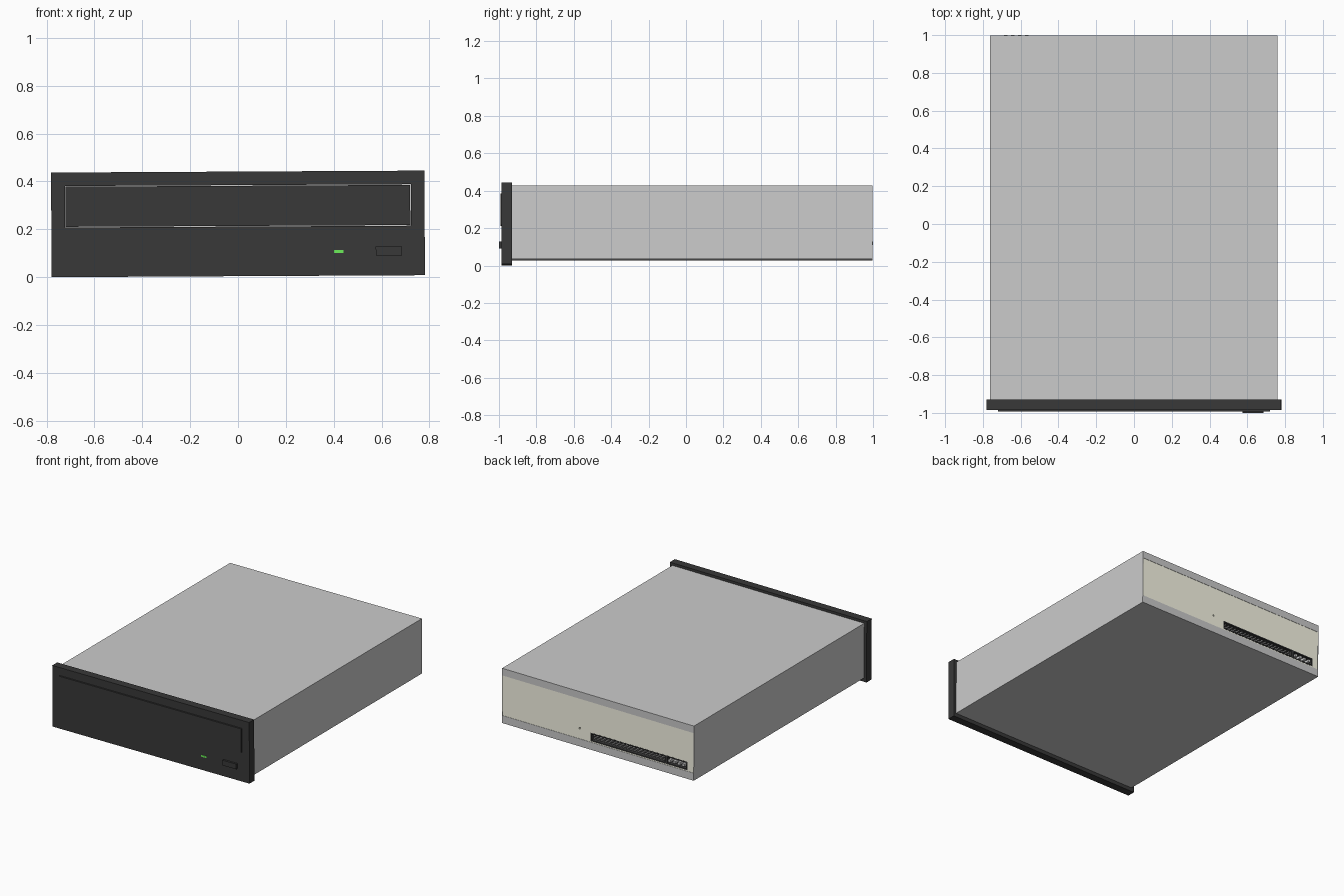
import bpy, bmesh, math
from mathutils import Matrix, Vector

if "Cube" in bpy.data.objects:
    bpy.data.objects.remove(bpy.data.objects["Cube"])

# The whole drive leans very slightly: its right end sits a touch higher
MID = Vector((0, 0, 0.2225))
TILT = Matrix.Translation(MID) @ Matrix.Rotation(math.radians(-0.3), 4, 'Y') @ Matrix.Translation(-MID)


def material(name, rgb):
    m = bpy.data.materials.new(name)
    m.diffuse_color = (*rgb, 1)
    m.use_nodes = True
    m.node_tree.nodes["Principled BSDF"].inputs["Base Color"].default_value = m.diffuse_color
    return m


BLACK = material("black_plastic", (0.04, 0.04, 0.04))
CREAM = material("cream_panel", (0.95, 0.94, 0.80))
GREEN = material("green_light", (0.15, 0.85, 0.1))


def boxes(name, ranges, mat=None):
    """One object made of boxes given as (x0, x1, y0, y1, z0, z1)."""
    bm = bmesh.new()
    for x0, x1, y0, y1, z0, z1 in ranges:
        place = Matrix.Translation(((x0 + x1) / 2, (y0 + y1) / 2, (z0 + z1) / 2))
        size = Matrix.Diagonal((x1 - x0, y1 - y0, z1 - z0, 1))
        bmesh.ops.create_cube(bm, size=1, matrix=place @ size)
    me = bpy.data.meshes.new(name)
    bm.to_mesh(me)
    bm.free()
    ob = bpy.data.objects.new(name, me)
    bpy.context.collection.objects.link(ob)
    if mat:
        me.materials.append(mat)
    ob.matrix_world = TILT
    return ob


def cut(ob, *ranges):
    """Cut box-shaped openings out of an object."""
    cutter = boxes(ob.name + "_cutter", ranges)
    cutter.hide_render = True
    mod = ob.modifiers.new("opening", 'BOOLEAN')
    mod.operation = 'DIFFERENCE'
    mod.solver = 'EXACT'
    mod.object = cutter
    bpy.context.view_layer.objects.active = ob
    bpy.ops.object.modifier_apply(modifier=mod.name)
    bpy.data.objects.remove(cutter)


# Metal case, open at the back between its top and bottom lips
case = boxes("case", [(-0.76, 0.76, -0.93, 0.997, 0.031, 0.423)])
cut(case, (-0.757, 0.757, 0.90, 1.1, 0.085, 0.372))

# Cream rear panel with an opening for the connectors
panel = boxes("rear_panel", [(-0.757, 0.757, 0.90, 0.995, 0.085, 0.372)], CREAM)
cut(panel, (-0.71, 0.06, 0.93, 1.1, 0.092, 0.152), (0.14, 0.15, 0.98, 1.1, 0.155, 0.165))

# Black connector block with data and power sockets
block = boxes("connector_block", [(-0.71, 0.06, 0.93, 0.996, 0.092, 0.152)], BLACK)
cut(block, (-0.53, 0.05, 0.945, 1.1, 0.100, 0.144), (-0.702, -0.55, 0.945, 1.1, 0.100, 0.144))

# Two rows of thin data pins and four thick power pins
P = 0.004
boxes("data_pins", [(x - P, x + P, 0.94, 0.99, z - P, z + P)
                    for x in (-0.515 + i * 0.029 for i in range(20)) for z in (0.112, 0.132)])
boxes("power_pins", [(x - 0.009, x + 0.009, 0.94, 1.0, 0.113, 0.131)
                     for x in (-0.68, -0.643, -0.606, -0.569)])

# Front bezel with the tray opening
bezel = boxes("front_bezel", [(-0.78, 0.78, -0.986, -0.93, 0.004, 0.441)], BLACK)
cut(bezel, (-0.723, 0.723, -1.1, -0.9, 0.211, 0.3845))

# Disc tray door, eject button and activity light
boxes("tray_door", [(-0.72, 0.72, -0.992, -0.931, 0.214, 0.3815)], BLACK)
boxes("eject_button", [(0.575, 0.685, -1.0, -0.98, 0.087, 0.124)], BLACK)
boxes("activity_light", [(0.40, 0.44, -0.988, -0.98, 0.098, 0.111)], GREEN)
